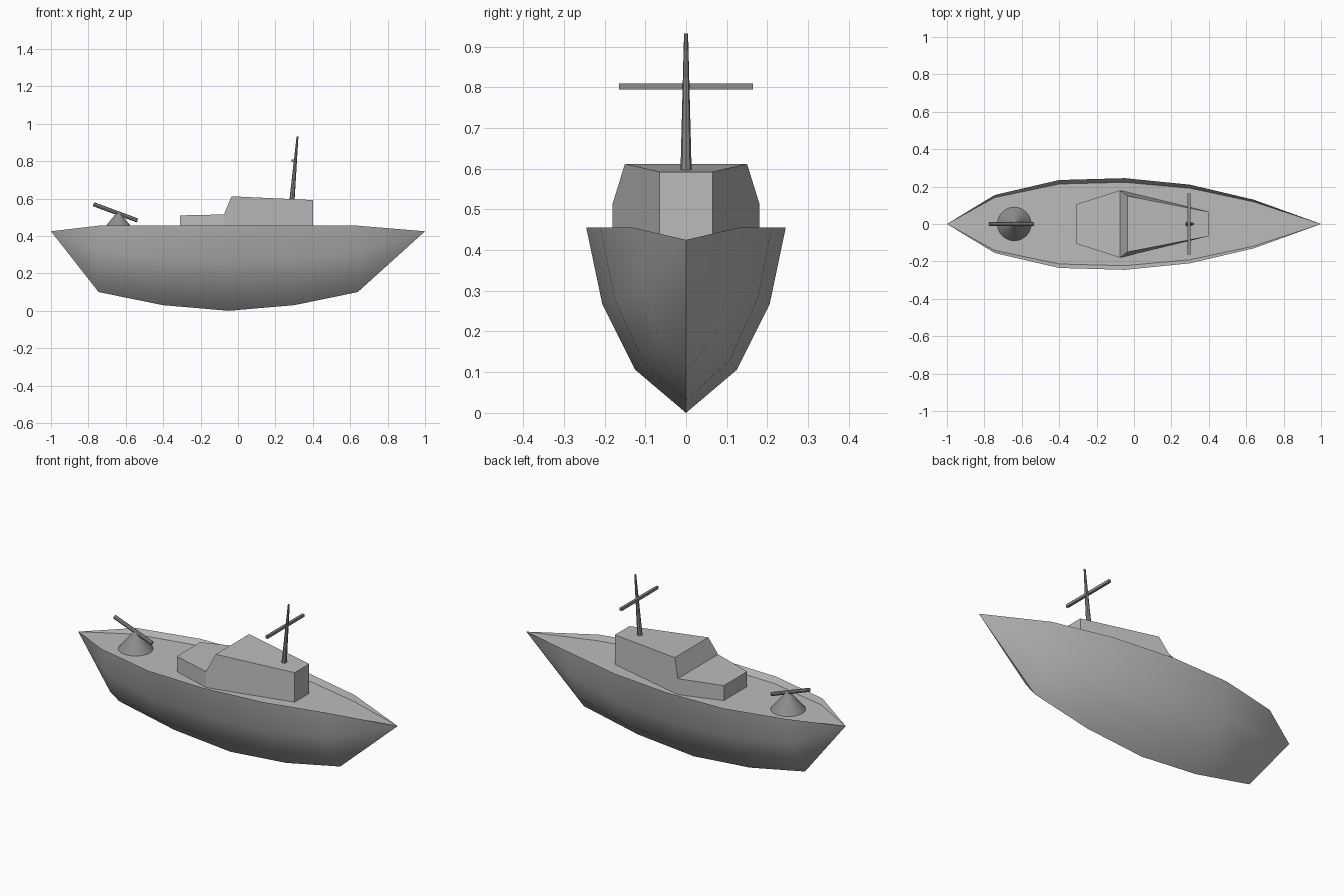
import bpy
import bmesh
from math import radians
from mathutils import Vector

cube = bpy.data.objects.get("Cube")
if cube:
    bpy.data.objects.remove(cube, do_unlink=True)


def material(name, value):
    mat = bpy.data.materials.new(name)
    mat.use_nodes = True
    color = (value, value, value, 1)
    mat.diffuse_color = color
    mat.node_tree.nodes["Principled BSDF"].inputs["Base Color"].default_value = color
    return mat


HULL = material("light grey", 0.5)
GEAR = material("dark grey", 0.27)


def finish(bm, name, mat, smooth=False):
    bmesh.ops.remove_doubles(bm, verts=bm.verts, dist=0.0005)
    bmesh.ops.recalc_face_normals(bm, faces=bm.faces)
    mesh = bpy.data.meshes.new(name)
    bm.to_mesh(mesh)
    bm.free()
    mesh.materials.append(mat)
    obj = bpy.data.objects.new(name, mesh)
    bpy.context.collection.objects.link(obj)
    if smooth:
        bpy.ops.object.select_all(action='DESELECT')
        obj.select_set(True)
        bpy.context.view_layer.objects.active = obj
        bpy.ops.object.shade_smooth_by_angle(angle=radians(32))
    return obj


def face(bm, points):
    bm.faces.new([bm.verts.new(p) for p in points])


def rod(name, start, end, r1, r2, sides, mat, smooth=False):
    start, end = Vector(start), Vector(end)
    axis = end - start
    bm = bmesh.new()
    bmesh.ops.create_cone(bm, cap_ends=True, segments=sides,
                          radius1=r1, radius2=r2, depth=axis.length)
    turn = axis.to_track_quat('Z', 'Y').to_matrix()
    bmesh.ops.rotate(bm, verts=bm.verts, matrix=turn)
    bmesh.ops.translate(bm, verts=bm.verts, vec=(start + end) / 2)
    return finish(bm, name, mat, smooth)


# Hull: cross-sections lofted along x, closed by a point at each end
DECK, RAIL = 0.425, 0.455
RIB = [(0, 0), (0.51, 0.233), (0.84, 0.589), (1, 1)]
STATIONS = [(-0.745, 0.155, 0.1), (-0.4, 0.235, 0.03), (-0.05, 0.245, 0),
            (0.3, 0.21, 0.03), (0.64, 0.13, 0.1)]
STERN, BOW = (-1, 0, DECK), (1, 0, DECK)


def section(x, half, keel, side):
    ring = [(x, side * half * w, keel + (RAIL - keel) * t) for w, t in RIB]
    return ring + [(x, side * half * 0.91, DECK)]


bm = bmesh.new()
for side in (-1, 1):
    rings = [section(*s, side) for s in STATIONS]
    for a, b in zip(rings, rings[1:]):
        for i in range(len(a) - 1):
            face(bm, (a[i], b[i], b[i + 1], a[i + 1]))
    for tip, ring in ((STERN, rings[0]), (BOW, rings[-1])):
        for p, q in zip(ring, ring[1:]):
            face(bm, (tip, p, q))
# Deck sits below the rail
edge = [(x, half * 0.91, DECK) for x, half, keel in STATIONS]
face(bm, [STERN] + edge + [BOW] + [(x, -y, z) for x, y, z in reversed(edge)])
finish(bm, "hull", HULL, True)

# Deckhouse: outline swept across the beam, with (x, half width, z)
roof = [(-0.31, 0.105, DECK), (-0.31, 0.105, 0.51), (-0.075, 0.18, 0.515),
        (-0.035, 0.15, 0.612), (0.4, 0.065, 0.592), (0.4, 0.065, DECK)]
foot = (-0.075, 0.18, DECK)


def mirror(p):
    return (p[0], -p[1], p[2])


bm = bmesh.new()
loop = roof + [foot]
for a, b in zip(loop, loop[1:] + loop[:1]):
    face(bm, (a, b, mirror(b), mirror(a)))
for wall in (roof[:3] + [foot], roof[2:] + [foot]):
    face(bm, wall)
    face(bm, [mirror(p) for p in wall])
finish(bm, "deckhouse", HULL)

# Deck gun
rod("gun_mount", (-0.64, 0, DECK), (-0.64, 0, 0.53), 0.09, 0.004, 32, GEAR, True)
rod("gun_barrel", (-0.773, 0, 0.57), (-0.537, 0, 0.483), 0.011, 0.011, 8, GEAR)

# Raked mast with a yard across it
rod("mast", (0.288, 0, 0.585), (0.318, 0, 0.932), 0.014, 0.005, 8, GEAR)
bm = bmesh.new()
bmesh.ops.create_cube(bm, size=1)
bmesh.ops.scale(bm, verts=bm.verts, vec=(0.014, 0.328, 0.015))
bmesh.ops.translate(bm, verts=bm.verts, vec=(0.294, 0, 0.802))
finish(bm, "yard", GEAR)
